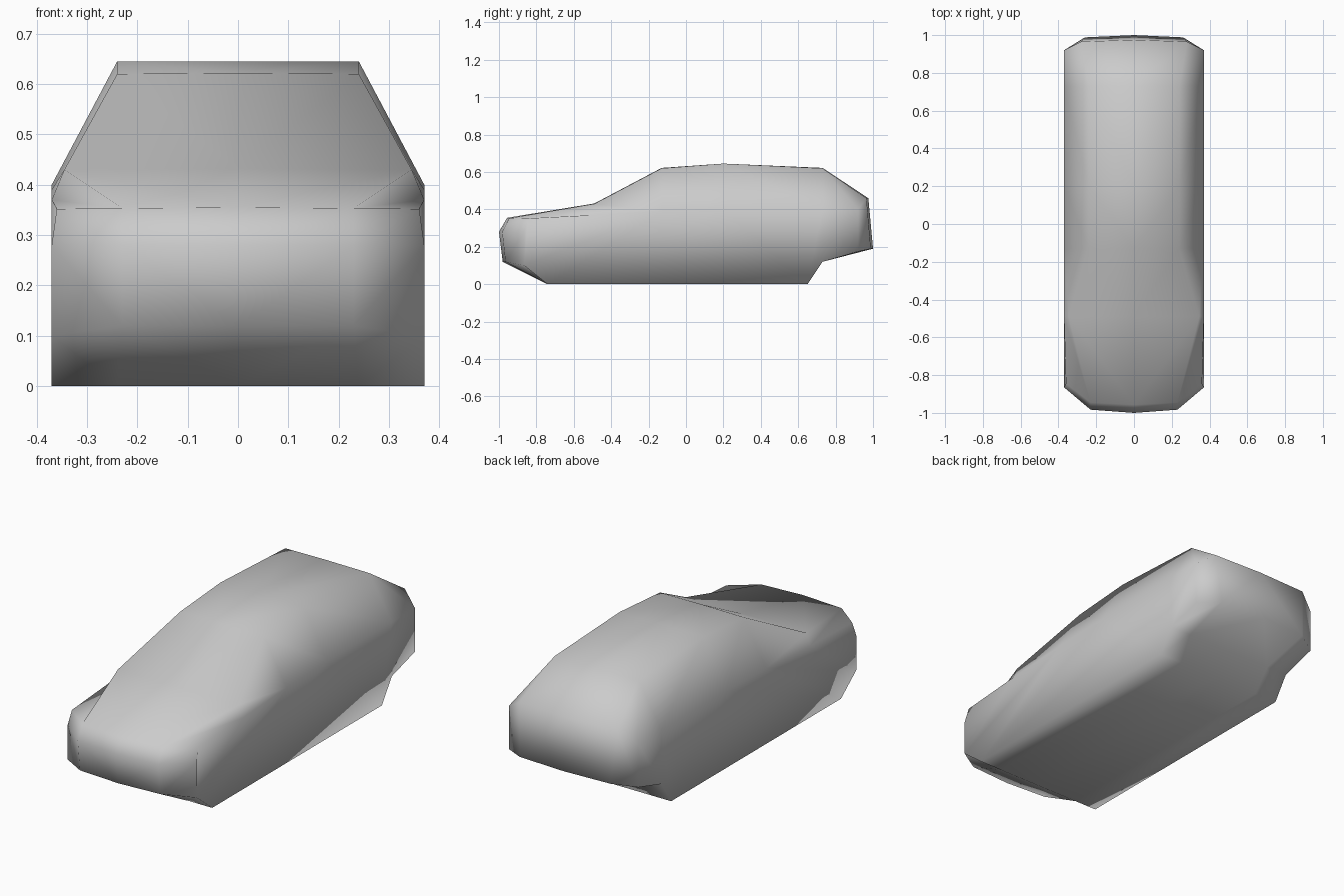
import bpy, bmesh

cube = bpy.data.objects.get("Cube")
if cube:
    bpy.data.objects.remove(cube, do_unlink=True)

grey = bpy.data.materials.new("plain_grey")
grey.use_nodes = True
colour = (0.6, 0.6, 0.6, 1)
grey.diffuse_color = colour
bsdf = next(n for n in grey.node_tree.nodes if n.type == "BSDF_PRINCIPLED")
bsdf.inputs["Base Color"].default_value = colour

# Lengthwise loops: nose, hood, cowl, roof (3), tail top, tail bottom, floor, lip
centre = [(-1, .28), (-.957, .355), (-.49, .432), (-.13, .622), (.2, .645), (.73, .622),
          (.975, .46), (1, .19), (.73, .12), (.65, 0), (-.74, 0), (-.98, .12)]
shoulder = [(.23, -.983, .28), (.23, -.945, .353), (.345, -.49, .43), (.24, -.13, .62),
            (.24, .2, .645), (.24, .73, .62), (.28, .965, .46), (.26, .988, .19),
            (.25, .73, .12), (.24, .65, 0), (.24, -.74, 0), (.23, -.965, .12)]
flank = [(.37, -.865, .28), (.36, -.845, .352), (.37, -.49, .37), (.37, -.13, .39),
         (.37, .2, .4), (.37, .73, .4), (.37, .92, .4), (.37, .92, .175),
         (.37, .73, .12), (.37, .65, 0), (.37, -.74, 0), (.37, -.865, .1)]
side_faces = [(11, 0, 1, 2), (11, 2, 3, 10), (10, 3, 4, 9), (9, 4, 5, 8), (8, 5, 6, 7)]

bm = bmesh.new()


def add_loop(points, sign):
    return [bm.verts.new((sign * x, y, z)) for x, y, z in points]


# Body shell, both halves sharing the centre loop
middle = add_loop([(0, y, z) for y, z in centre], 1)
for sign in (1, -1):
    inner, outer = add_loop(shoulder, sign), add_loop(flank, sign)
    for a, b in ((middle, inner), (inner, outer)):
        for i in range(len(a)):
            j = (i + 1) % len(a)
            bm.faces.new((a[i], a[j], b[j], b[i]))
    for face in side_faces:
        bm.faces.new([outer[i] for i in face])
bmesh.ops.recalc_face_normals(bm, faces=bm.faces)
for f in bm.faces:
    f.smooth = True

mesh = bpy.data.meshes.new("car_body")
bm.to_mesh(mesh)
bm.free()
mesh.materials.append(grey)
body = bpy.data.objects.new("car_body", mesh)
bpy.context.collection.objects.link(body)
